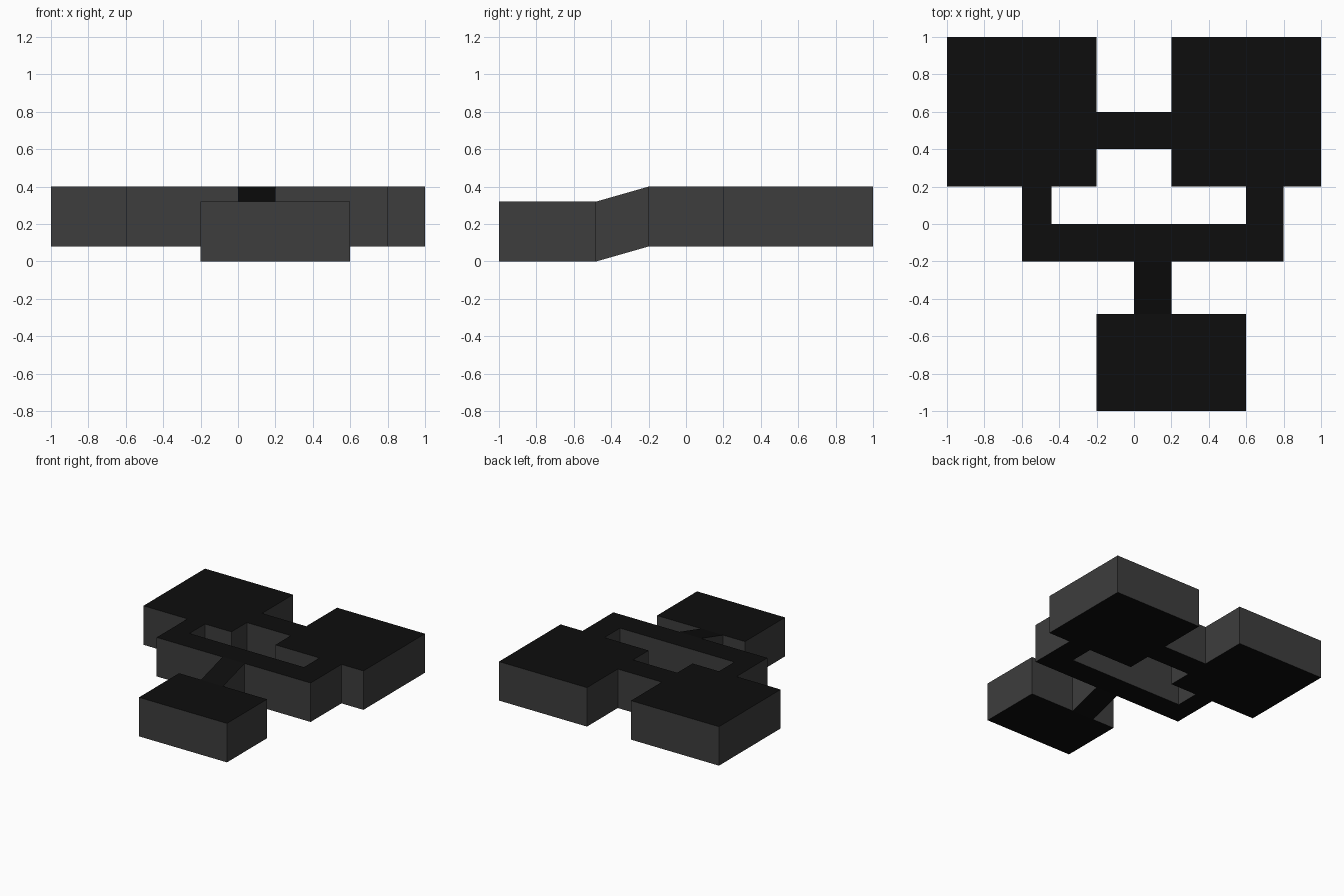
import bpy, bmesh, math

if "Cube" in bpy.data.objects:
    bpy.data.objects.remove(bpy.data.objects["Cube"])

HEIGHT = 0.32   # wall height of every room
RISE = 0.08     # the back area sits this much higher than the front room


def material(name, grey):
    m = bpy.data.materials.new(name)
    m.diffuse_color = (grey, grey, grey, 1)
    m.use_nodes = True
    m.node_tree.nodes["Principled BSDF"].inputs["Base Color"].default_value = m.diffuse_color
    return m


WALL = material("dark grey wall", 0.047)
SLAB = material("near black slab", 0.0042)

# Floor plan: name -> (x0, x1, y0, y1)
PLAN = {
    "front_room": (-0.2, 0.6, -1.0, -0.48),
    "ramp_passage": (0.0, 0.2, -0.48, -0.2),
    "cross_corridor": (-0.6, 0.8, -0.2, 0.0),
    "left_corridor": (-0.6, -0.44, 0.0, 0.2),
    "right_corridor": (0.6, 0.8, 0.0, 0.2),
    "left_room": (-1.0, -0.2, 0.2, 1.0),
    "right_room": (0.2, 1.0, 0.2, 1.0),
    "linking_corridor": (-0.2, 0.2, 0.4, 0.6),
}
XS = sorted({v for r in PLAN.values() for v in r[:2]})
YS = sorted({v for r in PLAN.values() for v in r[2:]})


def floor_z(y):
    return RISE * min(1, max(0, (y + 0.48) / 0.28))


def owner(i, j):
    """Name of the part covering plan cell (i, j), or None."""
    if not (0 <= i < len(XS) - 1 and 0 <= j < len(YS) - 1):
        return None
    x, y = (XS[i] + XS[i + 1]) / 2, (YS[j] + YS[j + 1]) / 2
    for name, (x0, x1, y0, y1) in PLAN.items():
        if x0 < x < x1 and y0 < y < y1:
            return name
    return None


def build(part):
    bm = bmesh.new()

    def face(points, mat):
        bm.faces.new([bm.verts.new(p) for p in points]).material_index = mat

    for i in range(len(XS) - 1):
        for j in range(len(YS) - 1):
            if owner(i, j) != part:
                continue
            x0, x1, y0, y1 = XS[i], XS[i + 1], YS[j], YS[j + 1]
            ring = [(x0, y0), (x1, y0), (x1, y1), (x0, y1)]
            low = [(x, y, floor_z(y)) for x, y in ring]
            high = [(x, y, z + HEIGHT) for x, y, z in low]
            # roof and floor slabs
            face(high, 1)
            face(low[::-1], 1)
            # walls only where the plan ends, so passages stay open
            for k, (di, dj) in enumerate([(0, -1), (1, 0), (0, 1), (-1, 0)]):
                if owner(i + di, j + dj) is None:
                    n = (k + 1) % 4
                    face([low[k], low[n], high[n], high[k]], 0)
    bmesh.ops.remove_doubles(bm, verts=bm.verts, dist=1e-4)
    bmesh.ops.dissolve_limit(bm, angle_limit=math.radians(1), verts=bm.verts,
                             edges=bm.edges, delimit={'MATERIAL'})
    mesh = bpy.data.meshes.new(part)
    bm.to_mesh(mesh)
    bm.free()
    mesh.materials.append(WALL)
    mesh.materials.append(SLAB)
    bpy.context.collection.objects.link(bpy.data.objects.new(part, mesh))


for part in PLAN:
    build(part)
